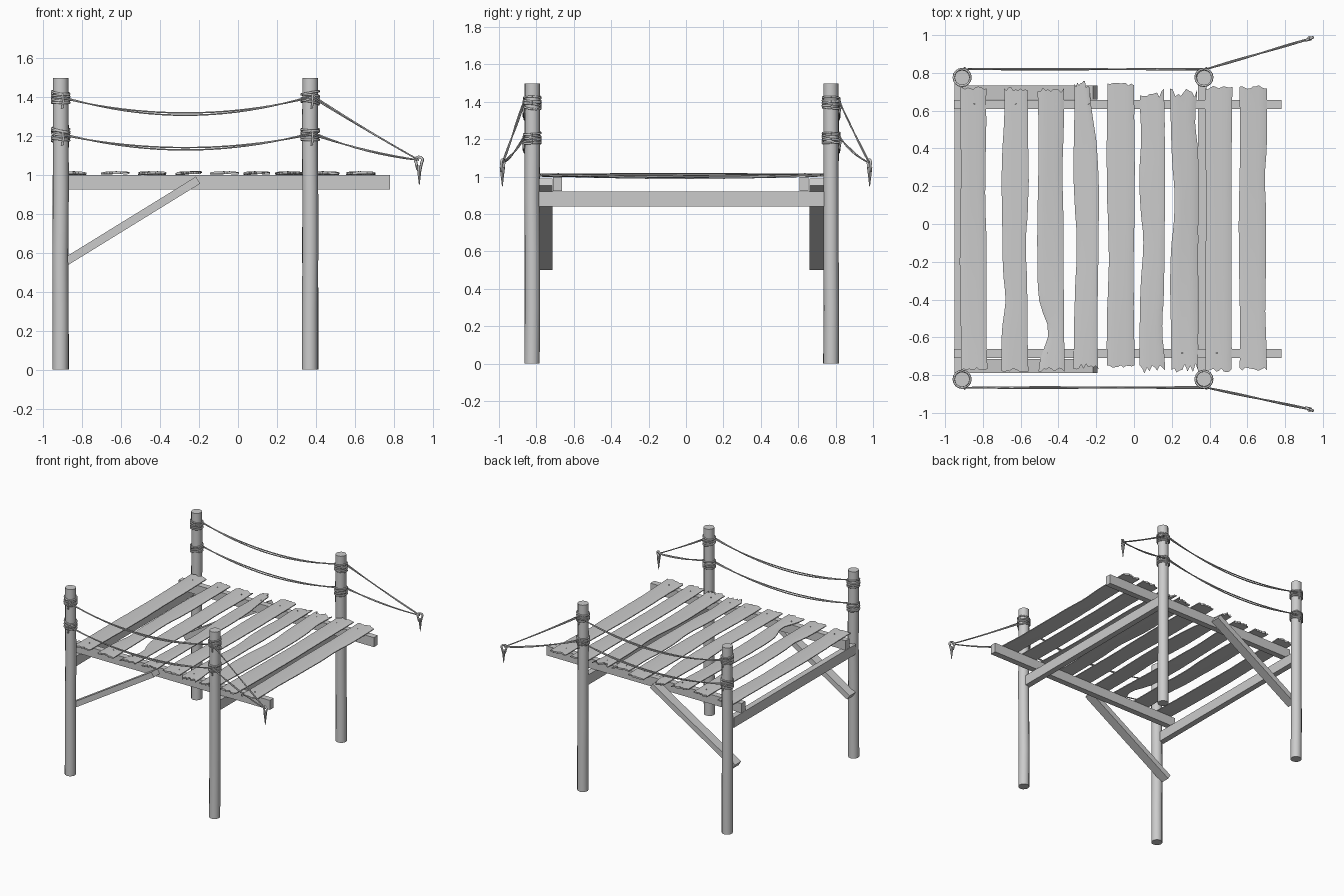
import bpy, bmesh, math, random
from mathutils import Vector, Matrix

if "Cube" in bpy.data.objects:
    bpy.data.objects.remove(bpy.data.objects["Cube"])

random.seed(4)
POST_X = (-0.91, 0.37)
POST_Y = {"front": -0.822, "back": 0.776}
OUT = {"front": -1, "back": 1}


def finish(name, bm, smooth=False):
    bmesh.ops.recalc_face_normals(bm, faces=bm.faces)
    me = bpy.data.meshes.new(name)
    bm.to_mesh(me)
    bm.free()
    if smooth:
        me.shade_smooth()
        me.set_sharp_from_angle(angle=math.radians(40))
    ob = bpy.data.objects.new(name, me)
    bpy.context.collection.objects.link(ob)
    return ob


def beam(name, center, size, tilt=0.0):
    bm = bmesh.new()
    bmesh.ops.create_cube(bm, size=1)
    m = Matrix.Translation(center) @ Matrix.Rotation(-tilt, 4, 'Y') @ Matrix.Diagonal((*size, 1))
    bmesh.ops.transform(bm, matrix=m, verts=bm.verts)
    return finish(name, bm)


def rope(name, paths, radius):
    cu = bpy.data.curves.new(name, 'CURVE')
    cu.dimensions = '3D'
    cu.bevel_depth = radius
    cu.bevel_resolution = 1
    cu.use_fill_caps = True
    for pts in paths:
        sp = cu.splines.new('POLY')
        sp.points.add(len(pts) - 1)
        for p, c in zip(sp.points, pts):
            p.co = (*c, 1)
        sp.use_smooth = True
    ob = bpy.data.objects.new(name, cu)
    bpy.context.collection.objects.link(ob)
    bpy.context.view_layer.objects.active = ob
    ob.select_set(True)
    bpy.ops.object.convert(target='MESH')
    bpy.context.object.select_set(False)


def post(name, x, y):
    # Slightly irregular round log
    bm = bmesh.new()
    rings, n = 6, 12
    rows = []
    for k in range(rings):
        z = 1.497 * k / (rings - 1)
        dx, dy = random.uniform(-.002, .002), random.uniform(-.002, .002)
        r = 0.041 - 0.001 * k / rings
        rows.append([bm.verts.new((x + dx + r * math.cos(i * math.tau / n),
                                   y + dy + r * math.sin(i * math.tau / n), z)) for i in range(n)])
    for a, b in zip(rows, rows[1:]):
        for i in range(n):
            j = (i + 1) % n
            bm.faces.new((a[i], a[j], b[j], b[i]))
    bm.faces.new(rows[0])
    bm.faces.new(rows[-1])
    finish(name, bm, True)


def plank(name, x0, x1, y0, y1, bites, jag, twist):
    # Closed warped board: ring of top and bottom points per row
    bm = bmesh.new()
    nx, ny, th = 10, 24, 0.013
    ends = [[random.uniform(0, jag) for _ in range(nx + 1)] for _ in range(2)]
    ph = random.uniform(0, 6)
    rows = []
    for j in range(ny + 1):
        t = j / ny
        yc = y0 + (y1 - y0) * t
        left = x0 + 0.003 * math.sin(9 * t + ph) + random.uniform(0, .002)
        right = x1 + 0.003 * math.sin(8 * t + 2 * ph) - random.uniform(0, .002)
        for side, yb, depth, width in bites:
            d = depth * math.exp(-((yc - yb) / width) ** 2)
            left, right = (left + d, right) if side == 'L' else (left, right - d)
        top, bot = [], []
        for i in range(nx + 1):
            u = i / nx
            y = yc
            if j == 0:
                y += ends[0][i]
            elif j == ny:
                y -= ends[1][i]
            sag = -0.010 * math.sin(math.pi * t) * (0.5 + 0.5 * math.sin(ph))
            z = 1.016 + sag + twist * (u - .5) * math.cos(3 * t + ph) - 0.012 * (2 * u - 1) ** 4 * .5
            x = left + (right - left) * u
            edge = th * (1 - 0.5 * (2 * u - 1) ** 6)
            top.append(bm.verts.new((x, y, z)))
            bot.append(bm.verts.new((x, y, z - edge)))
        rows.append(top + bot[::-1])
    m = 2 * (nx + 1)
    for a, b in zip(rows, rows[1:]):
        for i in range(m):
            k = (i + 1) % m
            bm.faces.new((a[i], a[k], b[k], b[i]))
    for r in (rows[0], rows[-1]):
        for i in range(nx):
            bm.faces.new((r[i], r[i + 1], r[m - 2 - i], r[m - 1 - i]))
    finish(name, bm, True)


# Posts
for side, y in POST_Y.items():
    for x, w in zip(POST_X, ("left", "right")):
        post(f"{side}_{w}_post", x, y)

# Long stringers and diagonal braces
for side, ys, yb in (("front", -0.686, -0.752), ("back", 0.632, 0.697)):
    beam(f"{side}_stringer", (-0.086, ys, 0.961), (1.732, 0.048, 0.076))
    a, b = Vector((-0.94, yb, 0.519)), Vector((-0.205, yb, 0.972))
    d = b - a
    beam(f"{side}_brace", (a + b) / 2, (d.length, 0.074, 0.042), math.atan2(d.z, d.x))

# Cross beams under the stringers
for x, w in ((-0.928, "left"), (0.362, "right")):
    beam(f"{w}_cross_beam", (x, -0.023, 0.881), (0.046, 1.55, 0.08))

# Weathered deck planks: x range, y range, bites, end raggedness, twist
PLANKS = [
    (-.92, -.777, -.778, .728, [('R', .2, .012, .3)], .018, .004),
    (-.70, -.56, -.785, .725, [('L', -.4, .018, .1), ('L', .6, .012, .2), ('R', -.1, .012, .15)], .02, .006),
    (-.51, -.37, -.782, .722, [('L', -.57, .055, .11), ('R', .3, .01, .2)], .025, .008),
    (-.318, -.188, -.772, .757, [('R', .75, .045, .25), ('L', -.1, .012, .2)], .035, .014),
    (-.143, .002, -.762, .748, [('L', -.2, .006, .2)], .015, .005),
    (.03, .163, -.792, .722, [('L', -.1, .016, .15), ('R', -.55, .012, .12), ('L', .45, .01, .1)], .05, .008),
    (.193, .34, -.788, .722, [('L', .1, .02, .2), ('R', .55, .015, .1)], .05, .012),
    (.378, .52, -.785, .732, [('R', -.3, .006, .3)], .02, .004),
    (.557, .703, -.778, .735, [('R', .25, .01, .12), ('R', -.45, .008, .2)], .02, .005),
]
for n, p in enumerate(PLANKS):
    plank(f"deck_plank_{n + 1}", *p)

# Nail heads
bm = bmesh.new()
for x0, x1, *_ in PLANKS:
    for y in (-0.683, 0.635):
        bmesh.ops.create_cone(bm, cap_ends=True, segments=8, radius1=.004, radius2=.003, depth=.012,
                              matrix=Matrix.Translation(((x0 + x1) / 2 + random.uniform(-.03, .03), y, 1.014)))
finish("nails", bm)

# Rope railings
for side, yp in POST_Y.items():
    s = OUT[side]
    yr = yp + s * 0.044
    end = Vector((0.928, s * 0.98, 1.075))
    strands, coils = [], []
    for z, sag in ((1.395, 0.078), (1.205, 0.066)):
        for k in (0, 1):
            # Hanging span between the posts, two strands
            span = []
            for i in range(21):
                t = i / 20
                span.append((POST_X[0] + t * (POST_X[1] - POST_X[0]),
                             yr + s * .003 * math.sin(5 * t + 3 * k),
                             z + .008 * k - (sag + .02 * k) * 4 * t * (1 - t)))
            strands.append(span)
            # Run down to the loose end
            a = Vector((POST_X[1] + .012, yr, z + .012 * k))
            run = []
            for i in range(11):
                t = i / 10
                p = a.lerp(end, t)
                p.z -= (.012 + .01 * k) * 4 * t * (1 - t) * (1 if z < 1.3 else .3)
                p.y += .003 * math.sin(6 * t + 3 * k)
                run.append(p)
            strands.append(run)
        # Coils around each post with a short hanging tail
        for x in POST_X:
            for q in range(5):
                tx, ty = random.uniform(-.2, .2), random.uniform(-.12, .12)
                zc = z - .025 + .0125 * q
                ring = []
                for i in range(17):
                    c, d = math.cos(i * math.tau / 16), math.sin(i * math.tau / 16)
                    ring.append((x + .045 * c, yp + .045 * d, zc + .045 * (tx * c + ty * d)))
                coils.append(ring)
            coils.append([(x + .01, yr, z + .02), (x + .014, yr + s * .006, z - .02), (x + .008, yr, z - .055)])
    rope(f"{side}_railing_rope", strands, 0.0042)
    rope(f"{side}_rope_coils", coils, 0.0058)

    # Knotted loop and pointed tail at the loose end
    loop = [end + Vector((.019 * math.sin(a), s * .008 * math.sin(a), .016 * math.cos(a) - (.03 if math.cos(a) < -.9 else 0)))
            for a in [i * math.tau / 14 for i in range(15)]]
    rope(f"{side}_end_loop", [loop], 0.0075)
    bm = bmesh.new()
    bmesh.ops.create_cone(bm, cap_ends=True, segments=8, radius1=.002, radius2=.014, depth=.1,
                          matrix=Matrix.Translation((.93, s * .982, .998)))
    finish(f"{side}_rope_tail", bm, True)
